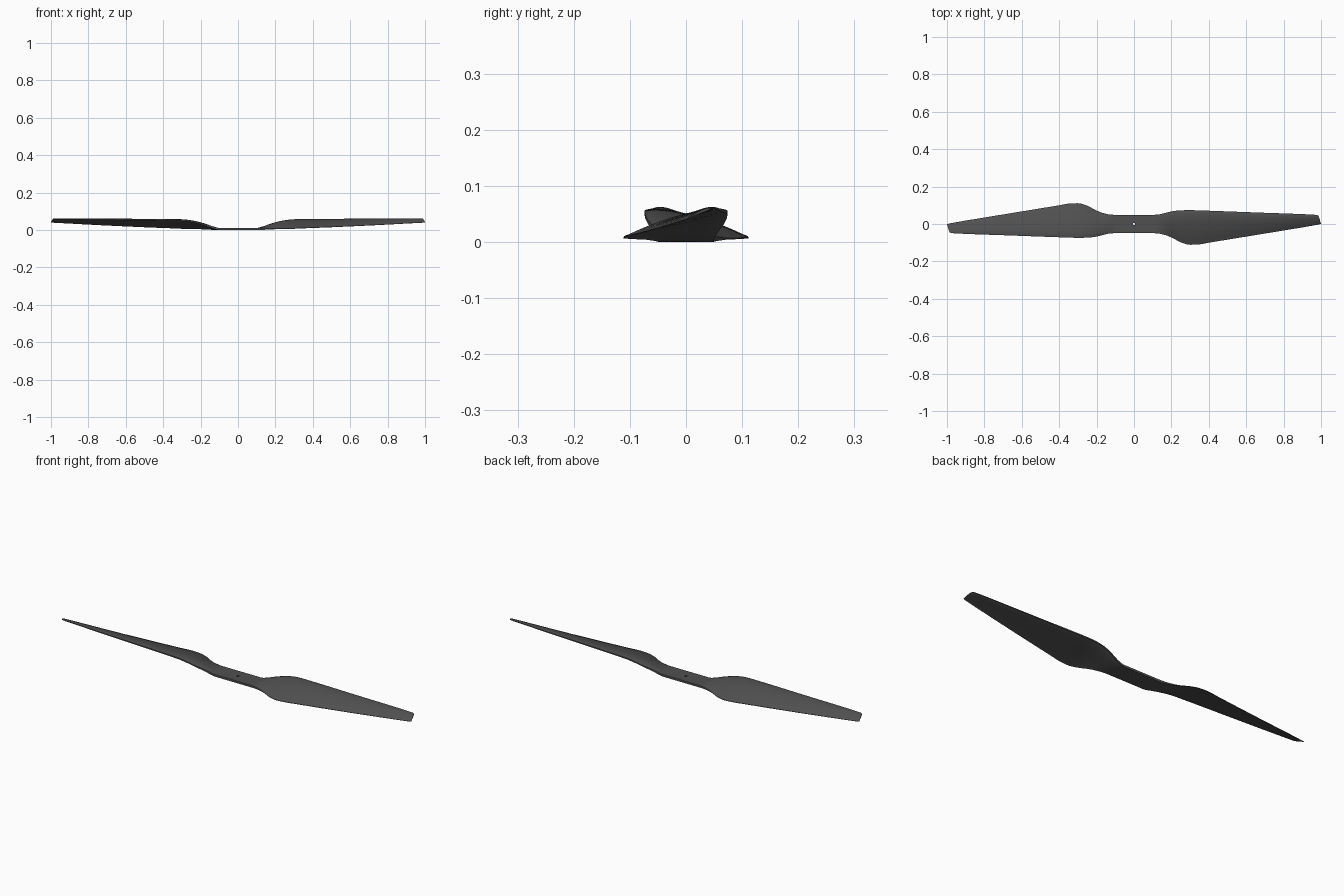
import bpy, bmesh, math

if "Cube" in bpy.data.objects:
    bpy.data.objects.remove(bpy.data.objects["Cube"])

# Stations of one blade: x, trailing y, trailing z, leading y, leading z, thickness, airfoil blend
STATIONS = [
    (0.00, -0.049, 0.006, 0.049, 0.006, 0.011, 0.0),
    (0.10, -0.049, 0.006, 0.049, 0.006, 0.011, 0.0),
    (0.13, -0.051, 0.006, 0.051, 0.013, 0.013, 0.3),
    (0.17, -0.060, 0.006, 0.060, 0.026, 0.016, 0.7),
    (0.21, -0.077, 0.006, 0.069, 0.038, 0.018, 1.0),
    (0.25, -0.098, 0.007, 0.073, 0.047, 0.018, 1.0),
    (0.30, -0.111, 0.008, 0.074, 0.053, 0.018, 1.0),
    (0.34, -0.110, 0.010, 0.073, 0.054, 0.018, 1.0),
    (0.40, -0.100, 0.012, 0.071, 0.055, 0.017, 1.0),
    (0.70, -0.051, 0.025, 0.060, 0.058, 0.013, 1.0),
    (0.97, -0.006, 0.039, 0.050, 0.061, 0.008, 1.0),
    (0.99, -0.002, 0.040, 0.048, 0.061, 0.007, 1.0),
    (1.00, 0.001, 0.041, 0.043, 0.060, 0.005, 1.0),
]
N = 14


def spline(x):
    """Smooth cubic lookup of the station table."""
    i = max(k for k in range(len(STATIONS) - 1) if STATIONS[k][0] <= x + 1e-9)
    a, b = STATIONS[i], STATIONS[i + 1]
    h = b[0] - a[0]
    t = (x - a[0]) / h

    def slope(k, j):
        if k == 0 or k == len(STATIONS) - 1:
            return 0 if k == 0 else (STATIONS[k][j] - STATIONS[k-1][j]) / (STATIONS[k][0] - STATIONS[k-1][0])
        p, c, n = STATIONS[k-1], STATIONS[k], STATIONS[k+1]
        d0, d1 = (c[j] - p[j]) / (c[0] - p[0]), (n[j] - c[j]) / (n[0] - c[0])
        return 2 * d0 * d1 / (d0 + d1) if d0 * d1 > 0 else 0

    return [(2*t**3 - 3*t*t + 1) * a[j] + (t**3 - 2*t*t + t) * h * slope(i, j)
            + (3*t*t - 2*t**3) * b[j] + (t**3 - t*t) * h * slope(i + 1, j) for j in range(1, 7)]


def section(x):
    """Closed outline: upper side from trailing to leading edge, then back underneath."""
    ty, tz, ly, lz, thick, blend = spline(x)
    upper, lower = [], []
    for k in range(N + 1):
        u = (1 - math.cos(math.pi * k / N)) / 2
        s = 1 - u
        foil = 2.97 * math.sqrt(s) - 1.26*s - 3.516*s*s + 2.843*s**3 - 1.015*s**4
        half = thick / 2 * ((1 - blend) + blend * max(foil, 0.12 if s > 0.5 else 0.35))
        camber = blend * thick * 0.35 * 4 * u * s
        xx = x - 0.013 * u * max(0, (x - 0.8) / 0.2)      # raked tip
        y, z = ty + (ly - ty) * u, tz + (lz - tz) * u + camber
        upper.append((xx, y, z + half))
        lower.append((xx, y, max(z - half, 0)))
    return upper, lower


# Propeller: one loft running through both blades and the hub
xs = [0.05, 0.10] + [0.10 + 0.0125 * i for i in range(1, 25)] + [0.5, 0.6, 0.7, 0.8, 0.9, 0.97, 0.98, 0.99, 0.996, 1.0]
rings = []
for x in reversed(xs):
    up, lo = [[(-a, -b, c) for a, b, c in reversed(side)] for side in section(x)]
    rings.append(up + lo[::-1])
for x in xs:
    up, lo = section(x)
    rings.append(up + lo[::-1])

bm = bmesh.new()
vr = [[bm.verts.new(p) for p in r] for r in rings]
for r0, r1 in zip(vr, vr[1:]):
    for i in range(len(r0)):
        j = (i + 1) % len(r0)
        bm.faces.new((r0[i], r0[j], r1[j], r1[i]))
bm.faces.new(vr[0])
bm.faces.new(vr[-1])
bmesh.ops.recalc_face_normals(bm, faces=bm.faces)
low = min(v.co.z for v in bm.verts)
for v in bm.verts:
    v.co.z -= low
mesh = bpy.data.meshes.new("propeller")
bm.to_mesh(mesh)
bm.free()
prop = bpy.data.objects.new("propeller", mesh)
bpy.context.collection.objects.link(prop)

mat = bpy.data.materials.new("dark grey plastic")
mat.diffuse_color = (0.08, 0.08, 0.08, 1)
mat.use_nodes = True
mat.node_tree.nodes["Principled BSDF"].inputs["Base Color"].default_value = mat.diffuse_color
mesh.materials.append(mat)

# Shaft hole through the hub
bpy.ops.mesh.primitive_cylinder_add(vertices=16, radius=0.006, depth=0.1)
cutter = bpy.context.object
cutter.name = "shaft_hole_cutter"
cutter.data.materials.append(mat)
cutter.hide_render = True
cutter.hide_set(True)
hole = prop.modifiers.new("shaft_hole", 'BOOLEAN')
hole.operation = 'DIFFERENCE'
hole.solver = 'EXACT'
hole.object = cutter

bpy.context.view_layer.objects.active = prop
prop.select_set(True)
bpy.ops.object.shade_smooth_by_angle(angle=math.radians(35))
